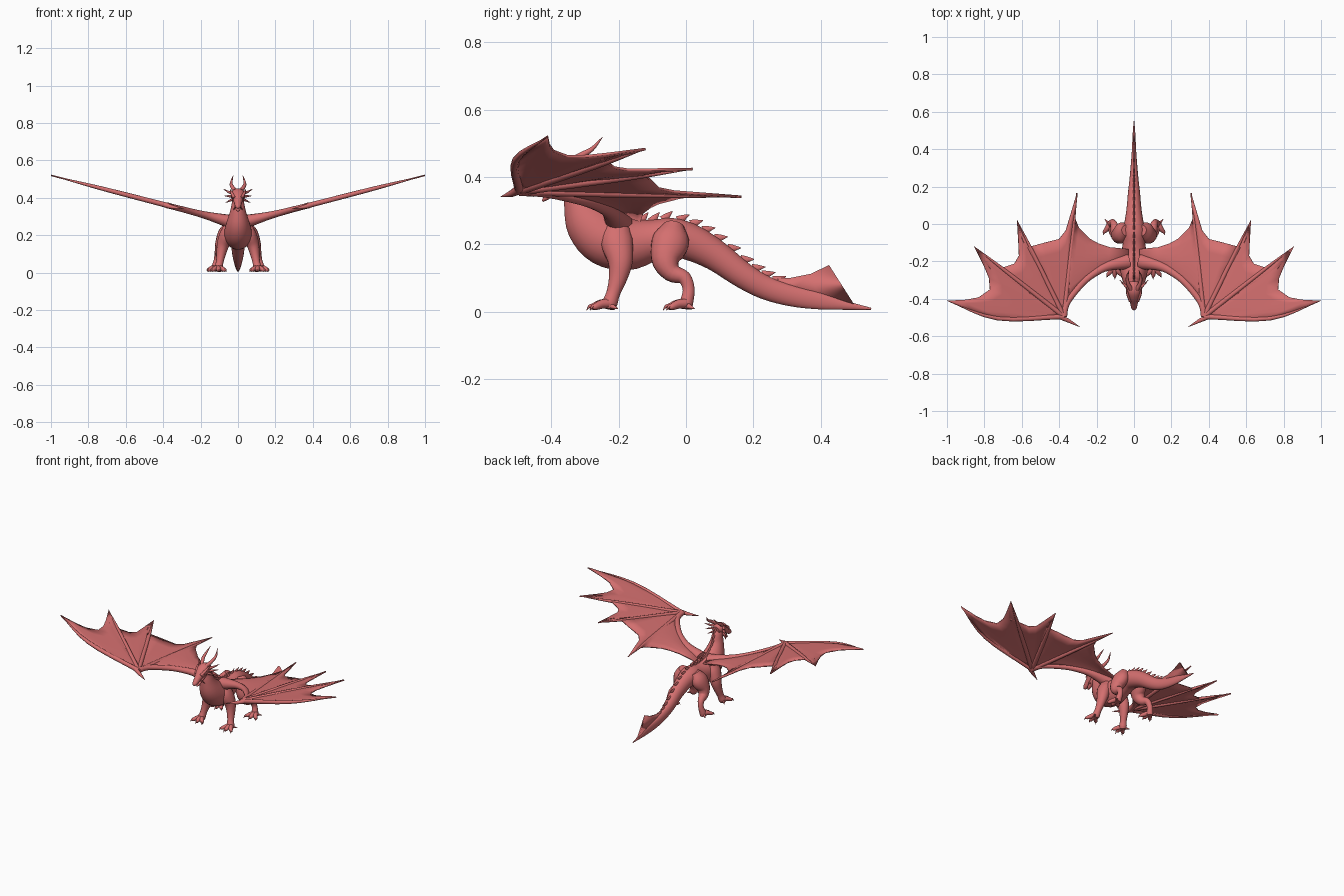
import bpy, bmesh, math
from mathutils import Vector

cube = bpy.data.objects.get("Cube")
if cube:
    bpy.data.objects.remove(cube, do_unlink=True)

RED = (0.66, 0.16, 0.16, 1)
skin = bpy.data.materials.new("salmon red")
skin.use_nodes = True
skin.diffuse_color = RED
skin.node_tree.nodes["Principled BSDF"].inputs["Base Color"].default_value = RED
skin.node_tree.nodes["Principled BSDF"].inputs["Roughness"].default_value = 0.7

X, Z = Vector((1, 0, 0)), Vector((0, 0, 1))


def finish(name, bm, mirror=False, thickness=0, angle=60):
    bmesh.ops.recalc_face_normals(bm, faces=bm.faces)
    mesh = bpy.data.meshes.new(name)
    bm.to_mesh(mesh)
    bm.free()
    mesh.materials.append(skin)
    for poly in mesh.polygons:
        poly.use_smooth = True
    mesh.set_sharp_from_angle(angle=math.radians(angle))
    obj = bpy.data.objects.new(name, mesh)
    bpy.context.collection.objects.link(obj)
    if thickness:
        mod = obj.modifiers.new("thickness", "SOLIDIFY")
        mod.thickness, mod.offset = thickness, 0
    if mirror:
        obj.modifiers.new("mirror", "MIRROR")
    return obj


def smooth_path(pts, steps):
    """Catmull-Rom curve through points that also carry their radii."""
    p = [Vector(q) for q in pts]
    p = [p[0] * 2 - p[1]] + p + [p[-1] * 2 - p[-2]]
    out = []
    for i in range(1, len(p) - 2):
        a, b, c, d = p[i - 1:i + 3]
        for s in range(steps):
            t = s / steps
            out.append((b * 2 + (c - a) * t + (a * 2 - b * 5 + c * 4 - d) * t * t
                        + (b * 3 - a - c * 3 + d) * t ** 3) * 0.5)
    return out + [p[-2]]


def loft(name, paths, ref=X, mirror=False, sides=14, steps=4):
    """Elliptical tubes; each point is x, y, z, radius along ref, other radius."""
    bm = bmesh.new()
    for path in paths:
        pts = smooth_path([tuple(p) + (p[3],) * (5 - len(p)) for p in path], steps)
        rings = []
        for i, p in enumerate(pts):
            ahead, behind = pts[min(i + 1, len(pts) - 1)], pts[max(i - 1, 0)]
            tan = Vector((ahead - behind)[:3]).normalized()
            u = (ref - tan * ref.dot(tan)).normalized()
            v = tan.cross(u)
            ru, rv = max(p[3], 0.0008), max(p[4], 0.0008)
            angles = [2 * math.pi * k / sides for k in range(sides)]
            rings.append([bm.verts.new(Vector(p[:3]) + u * ru * math.cos(a)
                                       + v * rv * math.sin(a)) for a in angles])
        for r, s in zip(rings, rings[1:]):
            for k in range(sides):
                n = (k + 1) % sides
                bm.faces.new((r[k], r[n], s[n], s[k]))
        bm.faces.new(rings[0])
        bm.faces.new(rings[-1])
    return finish(name, bm, mirror)


def spike(base, tip, r, bend=(0, 0, 0)):
    base, tip = Vector(base), Vector(tip)
    mid = (base + tip) / 2 + Vector(bend)
    return [(*base, r), (*mid, r * 0.6), (*tip, 0.001)]


# Neck, torso and tail in one sweep: y, z, half width, half height
spine = [(-.355, .425, .028, .028), (-.328, .385, .031, .034), (-.318, .33, .042, .046),
         (-.29, .265, .062, .07), (-.24, .215, .074, .08), (-.17, .2, .07, .078),
         (-.1, .211, .06, .062), (-.04, .22, .06, .058), (.02, .203, .049, .054),
         (.09, .165, .039, .046), (.17, .107, .032, .039), (.24, .069, .024, .035),
         (.32, .045, .017, .031), (.4, .031, .011, .025), (.47, .019, .008, .014),
         (.55, .008, .002, .003)]
spine = [(0, *p) for p in spine]
loft("body_and_tail", [spine], sides=22)

# Row of backward-leaning spikes along the neck, back and tail
ridge = []
samples = smooth_path(spine, 4)
for i in range(3, len(samples) - 1, 2):
    p = samples[i]
    if p.y > 0.3:
        break
    d = (samples[i + 1] - samples[i - 1])
    tan = Vector(d[:3]).normalized()
    up = Vector((0, -tan.z, tan.y))
    base = Vector(p[:3]) + up * (p[4] - 0.006)
    ridge.append([(*(base - tan * .006), .006, .016), (*(base + up * .012 + tan * .006), .004, .009),
                  (*(base + up * .024 + tan * .022), .001, .001)])
loft("back_spikes", ridge, sides=8, steps=2)

# Tail fin
fin = [(.2, .1), (.25, .1), (.31, .1), (.37, .112), (.425, .138), (.41, .105), (.44, .077),
       (.452, .038), (.5, .02), (.4, .03), (.3, .05)]
bm = bmesh.new()
bm.faces.new([bm.verts.new((0, y, z)) for y, z in fin])
bmesh.ops.triangulate(bm, faces=bm.faces)
finish("tail_fin", bm, thickness=0.009)

# Head, jaw, horns and cheek spikes
loft("head", [[(0, -.31, .415, .024, .024), (0, -.35, .418, .038, .033), (0, -.385, .402, .033, .028),
               (0, -.42, .375, .021, .02), (0, -.448, .354, .015, .014), (0, -.458, .345, .006, .006)]])
loft("lower_jaw", [[(0, -.345, .395, .026, .02), (0, -.385, .362, .018, .012),
                    (0, -.415, .338, .012, .008), (0, -.426, .328, .003, .003)]])
loft("brow_ridges", [spike((.018, -.41, .398), (.04, -.335, .447), .011, (.006, 0, .006))],
     mirror=True, sides=8)
loft("horns", [[(.016, -.35, .438, .012), (.033, -.315, .462, .01), (.036, -.28, .482, .007),
                (.026, -.248, .518, .001)]], mirror=True, sides=10)
cheeks = [spike((.025, -.35, .425), (.076, -.3, .446), .011, (0, 0, -.004)),
          spike((.026, -.35, .408), (.072, -.305, .41), .01),
          spike((.022, -.355, .395), (.066, -.315, .374), .009),
          spike((.01, -.4, .36), (.024, -.375, .335), .006)]
loft("cheek_spikes", cheeks, mirror=True, sides=8)


# Legs
def foot(name, x, y, length):
    toes, claws = [], []
    for dx, dy in ((-.035, -.85), (-.003, -1), (.032, -.85)):
        end = Vector((x + dx, y + dy * length * .72, .014))
        toes.append([(x + dx * .2, y, .024, .015), ((x + end.x) / 2, (y + end.y) / 2, .022, .014),
                     (*end, .01), (end.x + dx * .08, end.y - .008, .012, .004)])
        claws.append(spike(end + Z * .002, (x + dx * 1.25, y + dy * length, .004), .008, (0, 0, .006)))
    toes.append(spike((x + .005, y, .02), (x + .03, y + .028, .008), .011))
    loft(name + "_toes", toes, mirror=True, sides=10)
    loft(name + "_claws", claws, mirror=True, sides=8)


loft("front_legs", [[(.045, -.205, .245, .03, .04), (.062, -.205, .205, .036, .048),
                     (.08, -.195, .15, .033, .038), (.09, -.202, .1, .025, .028),
                     (.098, -.216, .055, .02, .021), (.104, -.226, .025, .023, .023),
                     (.106, -.23, .008, .018, .018)]], mirror=True)
foot("front_foot", .106, -.23, .065)
loft("hind_legs", [[(.04, -.035, .255, .03, .03), (.064, -.045, .21, .042, .056),
                    (.084, -.06, .155, .038, .044), (.096, -.042, .116, .029, .029),
                    (.106, -.005, .1, .02, .021), (.114, .008, .065, .016, .018),
                    (.122, .002, .028, .02, .02), (.124, 0, .008, .018, .018)]], mirror=True)
foot("hind_foot", .126, -.002, .066)


# Wings lie on a sloping plane
def on_wing(p, lift=0):
    return Vector((p[0], p[1], 0.262 + 0.258 * p[0] + lift))


def membrane(name, front, back, billow, rows=6):
    bm = bmesh.new()
    grid = []
    for a, b in zip(front, back):
        a, b = Vector(a), Vector(b)
        grid.append([bm.verts.new(on_wing(a.lerp(b, k / rows), billow * math.sin(math.pi * k / rows)))
                     for k in range(rows + 1)])
    for r, s in zip(grid, grid[1:]):
        for k in range(rows):
            bm.faces.new((r[k], r[k + 1], s[k + 1], s[k]))
    bmesh.ops.remove_doubles(bm, verts=bm.verts, dist=1e-5)
    finish(name, bm, True, 0.008)


wrist = (.375, -.495)
tips = [(1, -.41), (.855, -.12), (.625, .02), (.305, .165)]
arm = [(.03, -.2), (.14, -.225), (.21, -.262), (.275, -.315), (.345, -.4), (.368, -.45), wrist]
trail = [(.03, -.135), (.13, -.125), (.19, -.105), (.235, -.08), (.295, -.02), (.318, .03), tips[3]]
rim = [tips[3], (.35, .015), (.365, -.035), (.4, -.08), (.49, -.103), (.57, -.125), (.6, -.08),
       tips[2], (.618, -.1), (.615, -.17), (.64, -.212), (.7, -.232), (.765, -.245), (.8, -.2),
       tips[1], (.8, -.23), (.775, -.29), (.77, -.35), (.83, -.392), (.9, -.405),
       tips[0], (.87, -.462), (.73, -.51), (.55, -.505)]
membrane("inner_wing_membrane", arm, trail, 0.008)
membrane("outer_wing_membrane", [wrist] * len(rim), rim, 0.002)

arm_radii = (.042, .026, .02, .018, .017, .017, .018)
loft("wing_arms", [[(*on_wing(p), r * .9, r) for p, r in zip(arm, arm_radii)]], Z, True)


def finger(*points):
    radii = (.014, .011, .001)
    return [(*on_wing(p), r) for p, r in zip(points, radii)]


def midway(tip, f=0.6):
    return Vector(wrist).lerp(Vector(tip), f)


bones = [finger(wrist, (.73, -.505), tips[0])] + [finger(wrist, midway(t), t) for t in tips[1:]]
loft("wing_fingers", bones, Z, True, sides=10)
loft("wing_claws", [[(*on_wing((.4, -.495)), .014), (*on_wing((.355, -.515), -.002), .011),
                     (*on_wing((.29, -.55), .004), .001)]], Z, True, sides=10)
